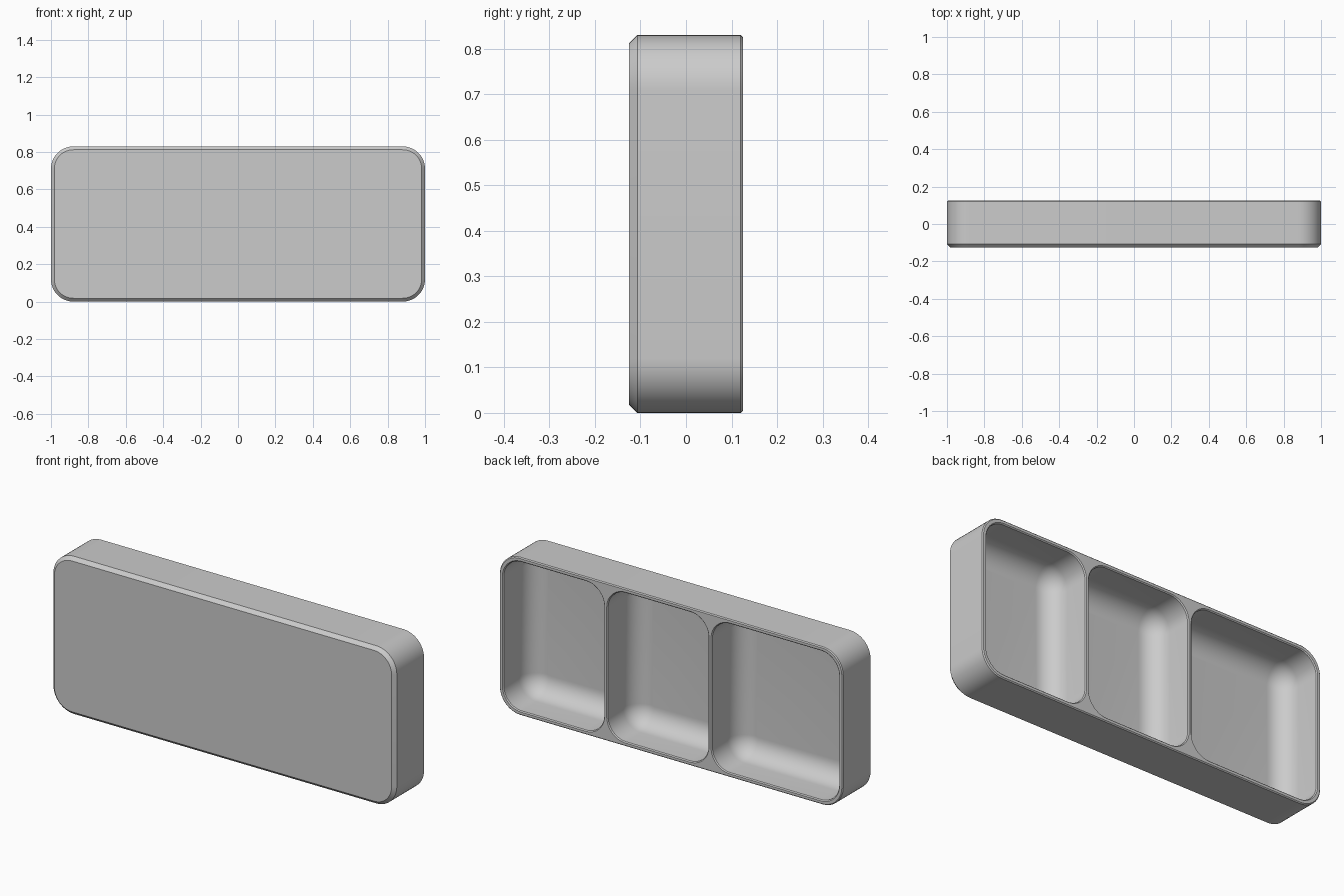
import bpy
import bmesh
from math import pi, sin, cos, radians

default_cube = bpy.data.objects.get("Cube")
if default_cube:
    bpy.data.objects.remove(default_cube, do_unlink=True)

HALF_DEPTH, HEIGHT = 0.125, 0.83
WALL, DIVIDER, FLOOR = 0.018, 0.012, 0.02
OUTER_RADIUS, POCKET_RADIUS, FILLET = 0.12, 0.11, 0.1
EDGE = 0.005
CORNER_STEPS, FILLET_STEPS = 12, 12

bm = bmesh.new()


def rounded_ring(x0, x1, z0, z1, radius, y):
    """Closed ring of vertices around a rounded rectangle."""
    corners = ((x1, z1, -1, -1), (x0, z1, 1, -1), (x0, z0, 1, 1), (x1, z0, -1, 1))
    ring = []
    for k, (x, z, sx, sz) in enumerate(corners):
        for i in range(CORNER_STEPS + 1):
            a = (k + i / CORNER_STEPS) * pi / 2
            ring.append(bm.verts.new((x + sx * radius + radius * cos(a), y,
                                      z + sz * radius + radius * sin(a))))
    return ring


def shell(x0, x1, z0, z1, radius, profile):
    """Skin through (inset, y) steps, capped at the last; returns the first ring."""
    rings = [rounded_ring(x0 + d, x1 - d, z0 + d, z1 - d, radius - d, y)
             for d, y in profile]
    for a, b in zip(rings, rings[1:]):
        for i in range(len(a)):
            j = (i + 1) % len(a)
            bm.faces.new((a[i], a[j], b[j], b[i]))
    bm.faces.new(rings[-1])
    return rings[0]


# Outside: small rim bevel, straight side, wider bevel at the base
back, front = HALF_DEPTH, -HALF_DEPTH
rims = [shell(-1, 1, 0, HEIGHT, OUTER_RADIUS,
              [(EDGE, back), (0, back - EDGE), (0, front + 0.018), (0.018, front)])]

# Pockets: bevelled lip, straight wall, rounded transition to the floor
floor_y = front + FLOOR
pocket = [(0, back), (EDGE, back - EDGE)]
for i in range(FILLET_STEPS + 1):
    a = i / FILLET_STEPS * pi / 2
    pocket.append((EDGE + FILLET * (1 - cos(a)), floor_y + FILLET * (1 - sin(a))))

x = -1 + WALL
usable = 2 - 2 * WALL - 2 * DIVIDER
for share in (0.386, 0.307, 0.307):
    width = usable * share
    rims.append(shell(x, x + width, WALL, HEIGHT - WALL, POCKET_RADIUS, pocket))
    x += width + DIVIDER

# Flat rim and divider tops between the outside and the pocket openings
rim_edges = [bm.edges.get((r[i - 1], r[i])) for r in rims for i in range(len(r))]
bmesh.ops.triangle_fill(bm, use_beauty=True, edges=rim_edges, normal=(0, 1, 0))
bmesh.ops.recalc_face_normals(bm, faces=bm.faces)

mesh = bpy.data.meshes.new("divided_tray")
bm.to_mesh(mesh)
bm.free()
tray = bpy.data.objects.new("divided_tray", mesh)
bpy.context.collection.objects.link(tray)

# Plain grey finish
grey = bpy.data.materials.new("light_grey")
grey.use_nodes = True
grey.diffuse_color = (0.6, 0.6, 0.6, 1)
grey.node_tree.nodes["Principled BSDF"].inputs["Base Color"].default_value = (0.6, 0.6, 0.6, 1)
mesh.materials.append(grey)

bpy.ops.object.select_all(action="DESELECT")
tray.select_set(True)
bpy.context.view_layer.objects.active = tray
bpy.ops.object.shade_smooth_by_angle(angle=radians(30))
